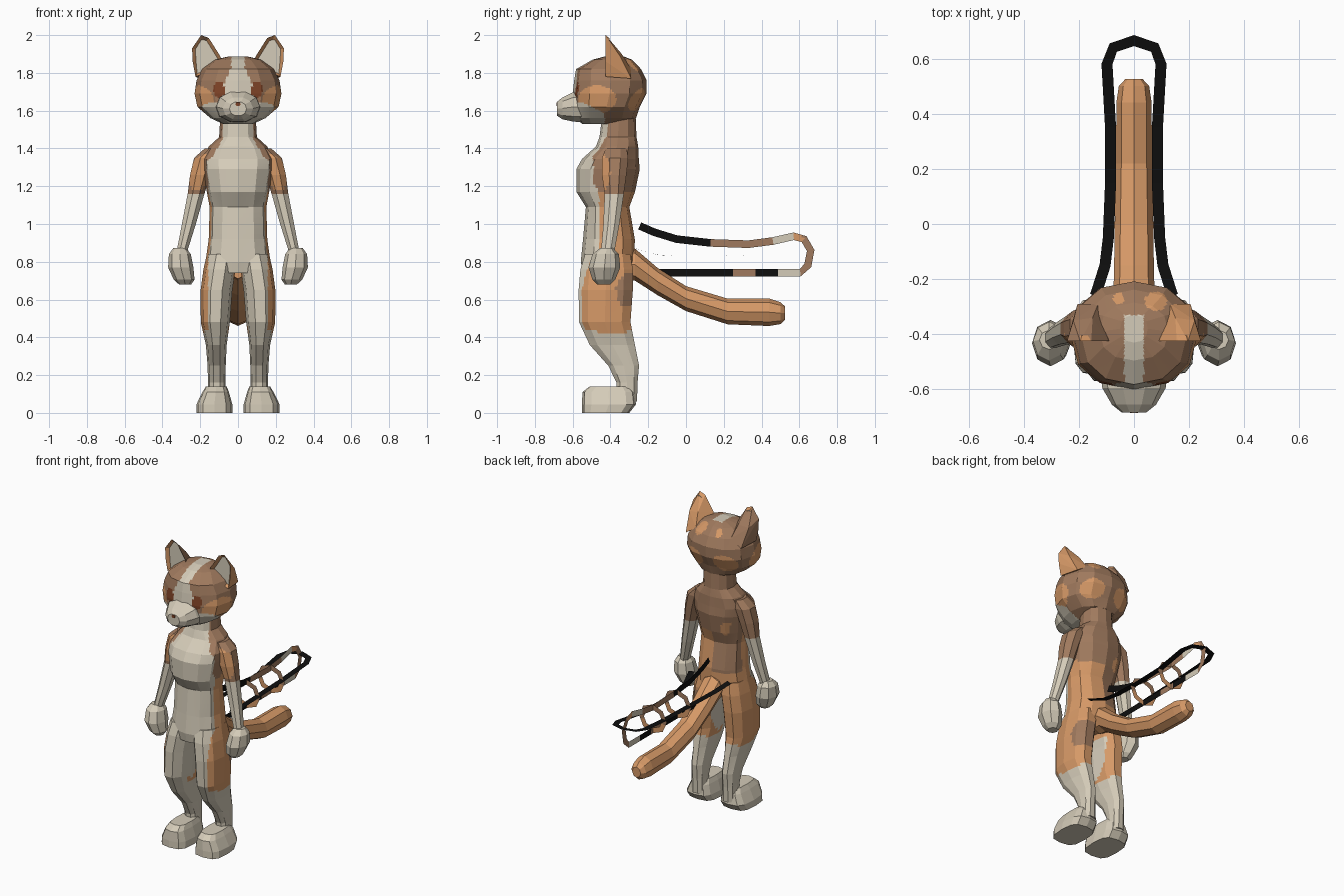
import bpy, bmesh, math
from mathutils import Vector

if "Cube" in bpy.data.objects:
    bpy.data.objects.remove(bpy.data.objects["Cube"])


def srgb(r, g, b):
    f = lambda c: c / 12.92 if c <= 0.04045 else ((c + 0.055) / 1.055) ** 2.4
    return (f(r / 255), f(g / 255), f(b / 255), 1)


COLOURS = [("cream", (212, 203, 184)), ("orange", (214, 153, 103)), ("brown", (160, 122, 94)),
           ("dark_red", (125, 66, 38)), ("black", (14, 14, 14))]
CREAM, ORANGE, BROWN, RED, BLACK = range(5)
MATS = []
for nm, c in COLOURS:
    m = bpy.data.materials.new(nm)
    m.diffuse_color = srgb(*c)
    m.use_nodes = True
    m.node_tree.nodes["Principled BSDF"].inputs["Base Color"].default_value = m.diffuse_color
    MATS.append(m)


def finish(name, bm, paint, cuts=0):
    """Subdivide flat so the fur markings can follow curves, then colour faces."""
    bmesh.ops.recalc_face_normals(bm, faces=bm.faces[:])
    if cuts:
        bmesh.ops.subdivide_edges(bm, edges=bm.edges[:], cuts=cuts, use_grid_fill=True)
    bm.normal_update()
    if paint is not None:
        for f in bm.faces:
            f.material_index = paint(f.calc_center_median()) if callable(paint) else paint
    me = bpy.data.meshes.new(name)
    bm.to_mesh(me)
    bm.free()
    for m in MATS:
        me.materials.append(m)
    ob = bpy.data.objects.new(name, me)
    bpy.context.collection.objects.link(ob)
    return ob


def loft(name, rings, paint, n=10, plane="z", p=2.0, cuts=0, turn=0.0):
    """Skin rings (cx, cy, cz, ra, rb) that lie flat in z or y planes."""
    bm = bmesh.new()
    loops, ends = [], []
    for cx, cy, cz, ra, rb in rings:
        loop = []
        for i in range(n):
            a = 2 * math.pi * i / n + turn
            c, s = math.cos(a), math.sin(a)
            u = ra * math.copysign(abs(c) ** (2 / p), c)
            v = rb * math.copysign(abs(s) ** (2 / p), s)
            loop.append(bm.verts.new((cx + u, cy + v, cz) if plane == "z" else (cx + u, cy, cz + v)))
        loops.append(loop)
    for a, b in zip(loops, loops[1:]):
        for i in range(n):
            j = (i + 1) % n
            bm.faces.new((a[i], a[j], b[j], b[i]))
    for ring, loop in ((rings[0], loops[0]), (rings[-1], loops[-1])):
        mid = bm.verts.new(ring[:3])
        for i in range(n):
            bm.faces.new((mid, loop[i], loop[(i + 1) % n]))
    return finish(name, bm, paint, cuts)


def ribbon(name, pts, place, paint, w=0.02, closed=False):
    """Flat strip around a 2D path; place() maps the 2D points into space."""
    bm = bmesh.new()
    pts = [Vector(q) for q in pts]
    k, pairs = len(pts), []
    for i, q in enumerate(pts):
        a = pts[(i - 1) % k] if closed or i else q
        b = pts[(i + 1) % k] if closed or i < k - 1 else q
        t = (b - a).normalized()
        nrm = Vector((-t.y, t.x)) * w
        pairs.append([bm.verts.new(place(*(q + nrm))), bm.verts.new(place(*(q - nrm)))])
    for i in range(k if closed else k - 1):
        (a, b), (c, d) = pairs[i], pairs[(i + 1) % k]
        bm.faces.new((a, b, d, c))
    finish(name, bm, paint, 2)


def near(u, v, cu, cv, ru, rv):
    return ((u - cu) / ru) ** 2 + ((v - cv) / rv) ** 2 < 1


# ---- fur marking rules
def body_fur(p):
    x, y, z = abs(p.x), p.y, p.z
    if z < 0.43 + 0.02 * math.sin(20 * y):
        return CREAM
    bib = 0.08 if z > 1.45 else min(0.158, 0.08 + (1.45 - z) * 0.6)
    if y < (-0.40 if z > 1.4 else -0.46) and x < bib:
        return CREAM
    if z < 0.7 and x < 0.05:
        return CREAM
    if y < -0.49 and z > 1.1:
        return CREAM
    if p.x > 0:
        if near(y, z, -0.30, 0.65, 0.07, 0.09) or (y > -0.3 and near(p.x, z, 0.08, 1.28, 0.03, 0.03)):
            return BROWN
        return ORANGE if z < 1.18 else BROWN
    if y > -0.3 and near(p.x, z, -0.10, 1.2, 0.04, 0.05):
        return ORANGE
    return ORANGE if z < 0.9 or (y < -0.38 and z < 1.15) else BROWN


def head_fur(p):
    x, y, z = abs(p.x), p.y, p.z
    if y < -0.5 and near(x, z, 0.10, 1.71, 0.029, 0.046):
        return RED
    blaze = 0.035 + max(0, 1.83 - z) * 0.45
    if y < -0.33 and x < min(blaze, 0.10) and (y < -0.45 or z > 1.8):
        return CREAM
    if z < 1.645 - max(0, y + 0.55) * 0.5 and y < -0.43:
        return CREAM
    if x > 0.11 and near(y, z, -0.47, 1.66, 0.10, 0.075):
        return ORANGE
    if y > -0.36 and (near(p.x, y, 0.08, -0.28, 0.04, 0.035) or near(p.x, y, -0.055, -0.27, 0.02, 0.02)) and z > 1.77:
        return ORANGE
    if y > -0.36 and near(x, z, 0.11, 1.66, 0.07, 0.06):
        return ORANGE
    return BROWN


def arm_fur(p):
    if p.z < 1.16:
        return CREAM
    return ORANGE if near(p.y, p.z, -0.45, 1.27, 0.05, 0.10) else BROWN


def loop_fur(p):
    y, z = p.y, p.z
    if z > 0.83:
        if y < 0.14:
            return BLACK
        return CREAM if 0.47 < y < 0.56 else (ORANGE if 0.56 < y < 0.62 else BROWN)
    if y < 0.26 or 0.36 < y < 0.43:
        return BLACK
    return CREAM if 0.48 < y < 0.56 else BROWN


# ---- torso and neck
torso = [(1.58, -.355, .093, .088), (1.46, -.36, .10, .098), (1.41, -.365, .155, .112),
         (1.345, -.40, .19, .15), (1.29, -.413, .185, .168), (1.17, -.425, .165, .155),
         (1.09, -.415, .15, .115), (.92, -.408, .155, .137), (.80, -.415, .172, .142),
         (.74, -.42, .178, .125)]
loft("torso", [(0, cy, z, rx, ry) for z, cy, rx, ry in torso], body_fur, n=12, p=2.3, cuts=5)

# ---- head
skull = [(1.53, -.45, .08, .10), (1.56, -.425, .145, .16), (1.62, -.42, .215, .175),
         (1.69, -.405, .23, .195), (1.76, -.40, .22, .192), (1.82, -.41, .19, .172),
         (1.87, -.39, .125, .105), (1.887, -.38, .05, .05)]
loft("skull", [(0, cy, z, rx, ry) for z, cy, rx, ry in skull], head_fur, n=12, p=2.25, cuts=8)
loft("muzzle", [(0, -.50, 1.62, .125, .085), (0, -.595, 1.62, .115, .082),
                (0, -.655, 1.612, .08, .06), (0, -.683, 1.61, .045, .038)],
     CREAM, n=10, plane="y", p=2.2)
loft("nose", [(0, -.675, 1.636, .017, .014), (0, -.686, 1.634, .014, .011)], RED, n=6, plane="y")

for s, side in ((-1, "left"), (1, "right")):
    # ---- ear: hull shell with an inset cup on the front
    bm = bmesh.new()
    front = [(.075, 1.84), (.095, 1.89), (.155, 1.985), (.195, 2.0), (.243, 1.93), (.24, 1.86), (.225, 1.78)]
    back = [(.13, -.29, 1.82), (.205, -.29, 1.77), (.15, -.34, 1.90), (.22, -.35, 1.89)]
    for v in [(x, -.425, z) for x, z in front] + back:
        bm.verts.new((s * v[0], v[1], v[2]))
    bmesh.ops.convex_hull(bm, input=bm.verts[:])
    bmesh.ops.recalc_face_normals(bm, faces=bm.faces[:])
    bm.normal_update()
    for f in bm.faces:
        f.material_index = ORANGE if s > 0 else BROWN
    cup = [f for f in bm.faces if f.normal.y < -0.95]
    rim = bmesh.ops.inset_region(bm, faces=cup, thickness=0.018, depth=0)["faces"]
    for f in rim:
        f.material_index = ORANGE
    for f in cup:
        f.material_index = CREAM
    for v in {v for f in cup for v in f.verts}:
        v.co.y += 0.02
    finish(side + "_ear", bm, None)

    # ---- arm and hand
    arm = [(.13, -.37, 1.40, .05, .06), (.175, -.375, 1.35, .062, .075), (.20, -.38, 1.26, .058, .07),
           (.222, -.38, 1.16, .048, .055), (.26, -.395, 1.0, .04, .046), (.298, -.415, .85, .03, .038)]
    loft(side + "_arm", [(s * r[0],) + r[1:] for r in arm], arm_fur, n=8, cuts=4, turn=math.pi / 8)
    hand = [(.308, -.42, .872, .035, .035), (.308, -.425, .84, .058, .07), (.303, -.432, .77, .067, .084),
            (.285, -.435, .705, .055, .06), (.28, -.435, .68, .032, .035)]
    loft(side + "_hand", [(s * r[0],) + r[1:] for r in hand], CREAM, n=8)

    # ---- leg and foot
    leg = [(.085, -.415, .84, .08, .125), (.098, -.42, .76, .085, .145), (.114, -.425, .65, .084, .15),
           (.120, -.43, .48, .077, .142), (.115, -.39, .36, .055, .125), (.113, -.33, .25, .048, .085),
           (.113, -.312, .16, .046, .058), (.113, -.312, .06, .048, .055)]
    loft(side + "_leg", [(s * r[0],) + r[1:] for r in leg], body_fur, n=10, p=2.3, cuts=5)
    foot = [(.125, -.425, 0, .095, .125), (.125, -.408, .045, .095, .143), (.118, -.41, .11, .07, .138),
            (.115, -.405, .14, .055, .105)]
    loft(side + "_foot", [(s * r[0],) + r[1:] for r in foot], CREAM, n=12, p=3.2)

# ---- drooping tail
tail = [(-.33, .79, .06, .08), (-.27, .785, .075, .085), (-.15, .695, .072, .072), (.0, .605, .07, .066),
        (.22, .537, .065, .068), (.44, .533, .064, .073), (.50, .528, .055, .058), (.525, .528, .032, .035)]
loft("tail", [(0, y, z, rx, rz) for y, z, rx, rz in tail], ORANGE, n=8, plane="y")

# ---- open strip frame above the tail
profile = [(-.245, .99), (-.17, .957), (-.05, .92), (.13, .90), (.33, .893), (.46, .91), (.57, .935),
           (.625, .92), (.66, .86), (.645, .78), (.605, .743), (.25, .743), (-.16, .743)]
ribbon("upright_frame_strip", profile, lambda u, v: (0, u, v), loop_fur)
half = [(.14, -.26), (.105, -.15), (.093, -.05), (.085, .15), (.085, .35), (.098, .58), (.075, .64)]
ribbon("level_frame_strip", half + [(0, .665)] + [(-x, y) for x, y in reversed(half)],
       lambda u, v: (u, v, 0.83 + 0.6 * max(0, -.1 - v) ** 1.5 + 0.12 * max(0, v - .3)), BLACK)
for i, y in enumerate((.09, .35)):
    ring = [(.085 * math.cos(a * math.pi / 4), .82 + .078 * math.sin(a * math.pi / 4)) for a in range(8)]
    ribbon("frame_ring_%d" % (i + 1), ring, lambda u, v, y=y: (u, y, v),
           lambda p: BROWN if p.z > .8 else ORANGE, w=0.018, closed=True)
